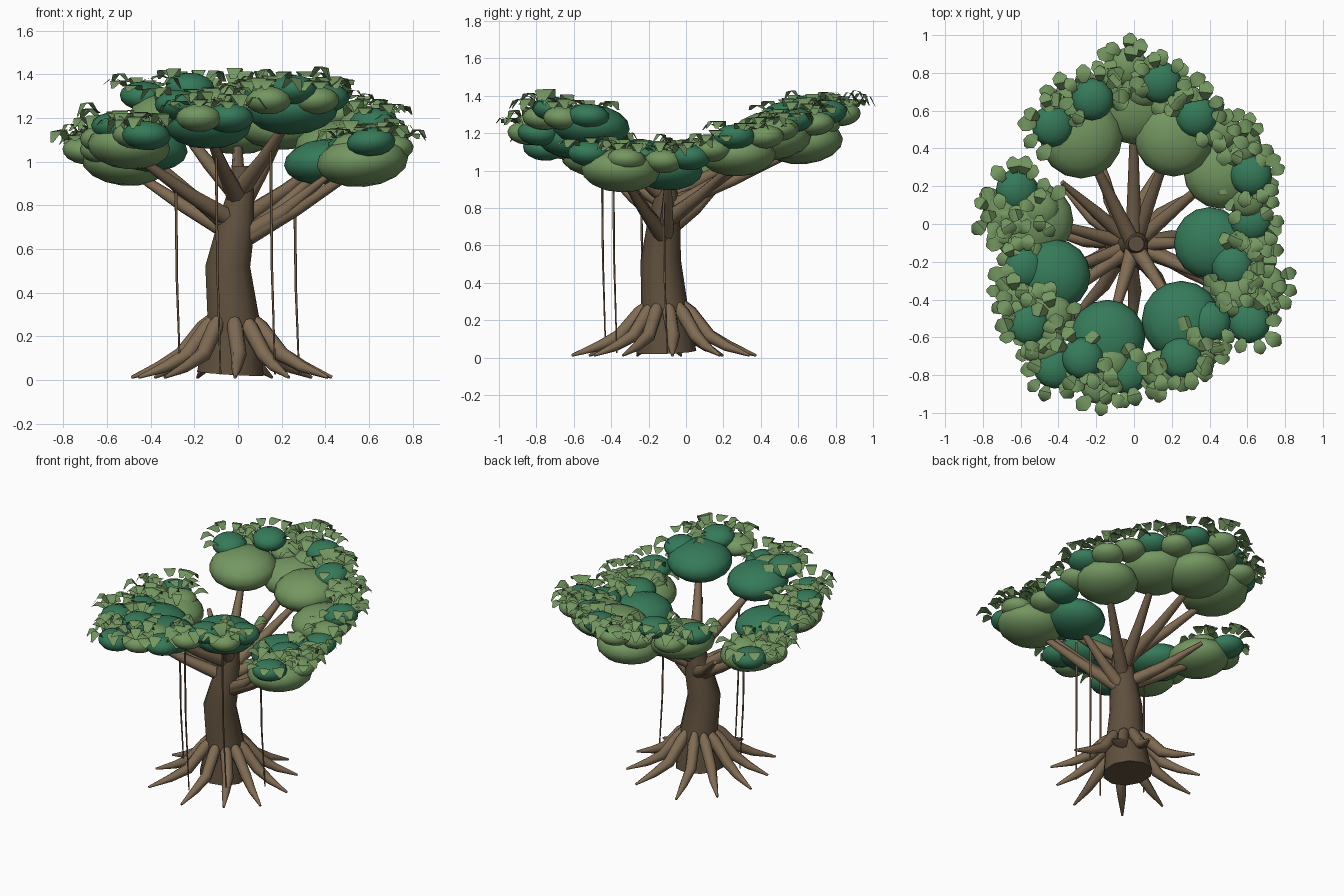
import bpy, bmesh, math, random
from mathutils import Vector, Matrix

random.seed(4)
if "Cube" in bpy.data.objects:
    bpy.data.objects.remove(bpy.data.objects["Cube"])


def material(name, rgb):
    m = bpy.data.materials.new(name)
    m.use_nodes = True
    m.diffuse_color = (*rgb, 1)
    m.node_tree.nodes["Principled BSDF"].inputs["Base Color"].default_value = (*rgb, 1)
    return m


BARK = material("dark bark", (0.115, 0.08, 0.047))
WOOD = material("light wood", (0.215, 0.148, 0.086))
DARK = material("deep green", (0.036, 0.195, 0.1))
LIGHT = material("soft green", (0.175, 0.31, 0.12))


def finish(name, bm, mat):
    me = bpy.data.meshes.new(name)
    bm.to_mesh(me)
    bm.free()
    me.materials.append(mat)
    ob = bpy.data.objects.new(name, me)
    bpy.context.collection.objects.link(ob)
    bpy.ops.object.select_all(action="DESELECT")
    ob.select_set(True)
    bpy.context.view_layer.objects.active = ob
    bpy.ops.object.shade_smooth_by_angle(angle=math.radians(55))


def tube(name, mat, points, radii, sides=8):
    """Skin a tapering tube along a path without twisting."""
    bm = bmesh.new()
    pts = [Vector(p) for p in points]
    run = (pts[-1] - pts[0]).normalized()
    ref = Vector((1, 0, 0)) if abs(run.z) > 0.95 else Vector((0, 0, 1))
    rings = []
    for i, p in enumerate(pts):
        d = (pts[min(i + 1, len(pts) - 1)] - pts[max(i - 1, 0)]).normalized()
        u = ref.cross(d).normalized()
        v = d.cross(u)
        angles = [math.tau * k / sides for k in range(sides)]
        rings.append([bm.verts.new(p + (u * math.cos(a) + v * math.sin(a)) * radii[i]) for a in angles])
    for a, b in zip(rings, rings[1:]):
        for k in range(sides):
            n = (k + 1) % sides
            bm.faces.new((a[k], a[n], b[n], b[k]))
    bm.faces.new(rings[0][::-1])
    bm.faces.new(rings[-1])
    finish(name, bm, mat)


def blob(name, x, y, z, r, mat, flat=0.55):
    """Flattened ball of foliage, tilted up away from the trunk."""
    bm = bmesh.new()
    tilt = Matrix.Rotation(0.1, 4, Vector((y, -x, 0)))
    bmesh.ops.create_uvsphere(bm, u_segments=16, v_segments=8, radius=r,
                              matrix=Matrix.Translation((x, y, z)) @ tilt @ Matrix.Diagonal((1, 1, flat, 1)))
    finish(name, bm, mat)


def leaf(bm, base, angle, size, lift):
    """Broad arched leaf, widest past the middle, drooping at the tip."""
    q = Matrix.Rotation(angle, 3, "Z")
    rows = []
    for t, w, h in ((0, 0.16, 0), (0.4, 0.4, 0.32), (0.75, 0.42, 0.28), (1.05, 0.1, -0.1)):
        rows.append([bm.verts.new(base + q @ Vector((t, s * w, h * lift)) * size) for s in (-1, 1)])
    for a, b in zip(rows, rows[1:]):
        bm.faces.new((a[0], b[0], b[1], a[1]))


# Trunk
tube("trunk", BARK, [(-0.035, -0.105, 0.03), (-0.02, -0.115, 0.27), (-0.047, -0.135, 0.52),
                     (-0.01, -0.12, 0.7), (0.015, -0.105, 0.87), (0.012, -0.105, 0.98)],
     [0.16, 0.125, 0.108, 0.09, 0.062, 0.042], 10)

# Spreading roots
ROOTS = 11
for i in range(ROOTS):
    a = math.tau * (i + 0.25) / ROOTS + random.uniform(-0.08, 0.08)
    reach = random.uniform(0.45, 0.52)
    path = [(-0.025 + r * reach * math.cos(a + b), -0.105 + r * reach * math.sin(a + b), z)
            for r, z, b in ((0.17, 0.3, 0), (0.28, 0.24, 0.03), (0.5, 0.115, 0.06), (0.72, 0.06, 0), (1, 0.012, -0.03))]
    tube(f"root_{i + 1}", WOOD, path, [0.02, 0.038, 0.036, 0.026, 0.007])

# Main foliage domes: x, y, z, radius, colour
domes = [
    (0.40, -0.10, 1.00, 0.19, DARK), (0.25, -0.51, 1.24, 0.21, DARK),
    (-0.14, -0.60, 1.17, 0.20, DARK), (-0.42, -0.27, 1.06, 0.19, DARK),
    (-0.52, 0.02, 1.00, 0.20, LIGHT), (-0.28, 0.46, 1.20, 0.22, LIGHT),
    (0.21, 0.46, 1.17, 0.21, LIGHT), (0.46, 0.28, 1.08, 0.20, LIGHT),
    (0.00, 0.63, 1.15, 0.21, LIGHT), (0.57, -0.35, 1.00, 0.21, LIGHT),
    (-0.50, -0.48, 1.07, 0.19, LIGHT),
]
for i, d in enumerate(domes):
    blob(f"foliage_dome_{i + 1}", *d)

# Branches from the trunk to every dome
for i, (x, y, z, r, mat) in enumerate(domes):
    start = Vector((0.0, -0.11, 0.63 + (z - 1) * 0.85 + 0.025 * (i % 3)))
    end = Vector((x * 0.95, y * 0.95, z - 0.04))
    mid = start.lerp(end, 0.5) - Vector((0, 0, 0.012))
    tube(f"branch_{i + 1}", WOOD, [start, start.lerp(mid, 0.4), mid, end], [0.046, 0.041, 0.032, 0.018], 7)

# Short side branches
for i, (x, y, z) in enumerate([(-0.38, 0.22, 0.97), (0.42, -0.3, 0.94)]):
    tube(f"side_branch_{i + 1}", WOOD, [(0, -0.11, z - 0.3), (x * 0.5, -0.055 + y * 0.5, z - 0.17), (x, y, z)],
         [0.044, 0.034, 0.014], 7)

# Outer foliage tufts: x, y, z
dark_tufts = [
    (0.62, 0.26, 1.18), (0.33, 0.57, 1.27), (0.14, 0.75, 1.31), (-0.22, 0.66, 1.34), (-0.43, 0.52, 1.3),
    (-0.62, 0.18, 1.05), (-0.58, -0.23, 1.1), (-0.56, -0.53, 1.16), (-0.27, -0.71, 1.26),
    (-0.42, -0.76, 1.12), (-0.04, -0.79, 1.2), (0.25, -0.71, 1.33), (0.40, -0.52, 1.29),
    (0.61, -0.52, 1.09), (0.52, -0.22, 1.07), (0.62, 0.02, 1.07),
]
light_tufts = [
    (0.57, 0.42, 1.18), (0.23, 0.69, 1.25), (-0.03, 0.83, 1.3), (-0.33, 0.65, 1.26), (-0.70, 0.05, 1.05),
    (-0.50, 0.08, 1.06), (-0.62, -0.08, 1.05), (-0.62, -0.38, 1.1), (-0.47, -0.64, 1.12), (-0.18, -0.85, 1.2),
    (-0.13, -0.72, 1.22), (0.36, -0.66, 1.28), (0.70, -0.32, 1.06), (0.53, -0.37, 1.07), (0.63, -0.12, 1.05),
    (-0.43, -0.47, 1.12), (0.05, 0.72, 1.24), (-0.12, 0.72, 1.26), (0.14, -0.77, 1.28), (0.60, 0.14, 1.11),
    (0.46, 0.5, 1.22),
]
for label, tufts, mat, r in (("dark", dark_tufts, DARK, 0.112), ("light", light_tufts, LIGHT, 0.105)):
    for i, (x, y, z) in enumerate(tufts):
        blob(f"{label}_tuft_{i + 1}", x, y, z, r, mat, 0.6)
        # Leaves in a ring around each tuft, with a few on top of the light ones
        bm = bmesh.new()
        out = Vector((x, y, 0)).normalized()
        rings = [(10, 0.85)] if mat == DARK else [(9, 0.8), (4, 0.3)]
        for count, spread in rings:
            for k in range(count):
                a = math.tau * (k + random.uniform(-0.3, 0.3)) / count
                outward = out.x * math.cos(a) + out.y * math.sin(a)
                if outward < -0.8:
                    continue
                ring = r * spread * random.uniform(0.85, 1.14)
                h = 0.6 * math.sqrt(r * r - ring * ring) + 0.01 + 0.012 * outward
                base = Vector((x + ring * math.cos(a), y + ring * math.sin(a), z + h))
                turn = a + random.uniform(-0.5, 0.5)
                tip = base + Vector((math.cos(turn), math.sin(turn), 0)) * 0.05
                # keep the crowns of the dark tufts bare
                if any(math.hypot(tip.x - dx, tip.y - dy) < 0.085 for dx, dy, dz in dark_tufts):
                    continue
                leaf(bm, base, turn, random.uniform(0.075, 0.095), random.uniform(0.5, 1.7))
        finish(f"{label}_tuft_leaves_{i + 1}", bm, LIGHT)

# Hanging aerial roots: x, y, top height
for i, (x, y, top) in enumerate([(0.15, -0.39, 1.05), (-0.1, -0.45, 1.06), (0.26, -0.12, 0.84), (-0.285, -0.24, 0.92)]):
    tube(f"hanging_root_{i + 1}", WOOD, [(x, y, top), (x + 0.005, y + 0.005, top * 0.5), (x + 0.02, y + 0.02, 0.025)],
         [0.007, 0.006, 0.004], 5)
